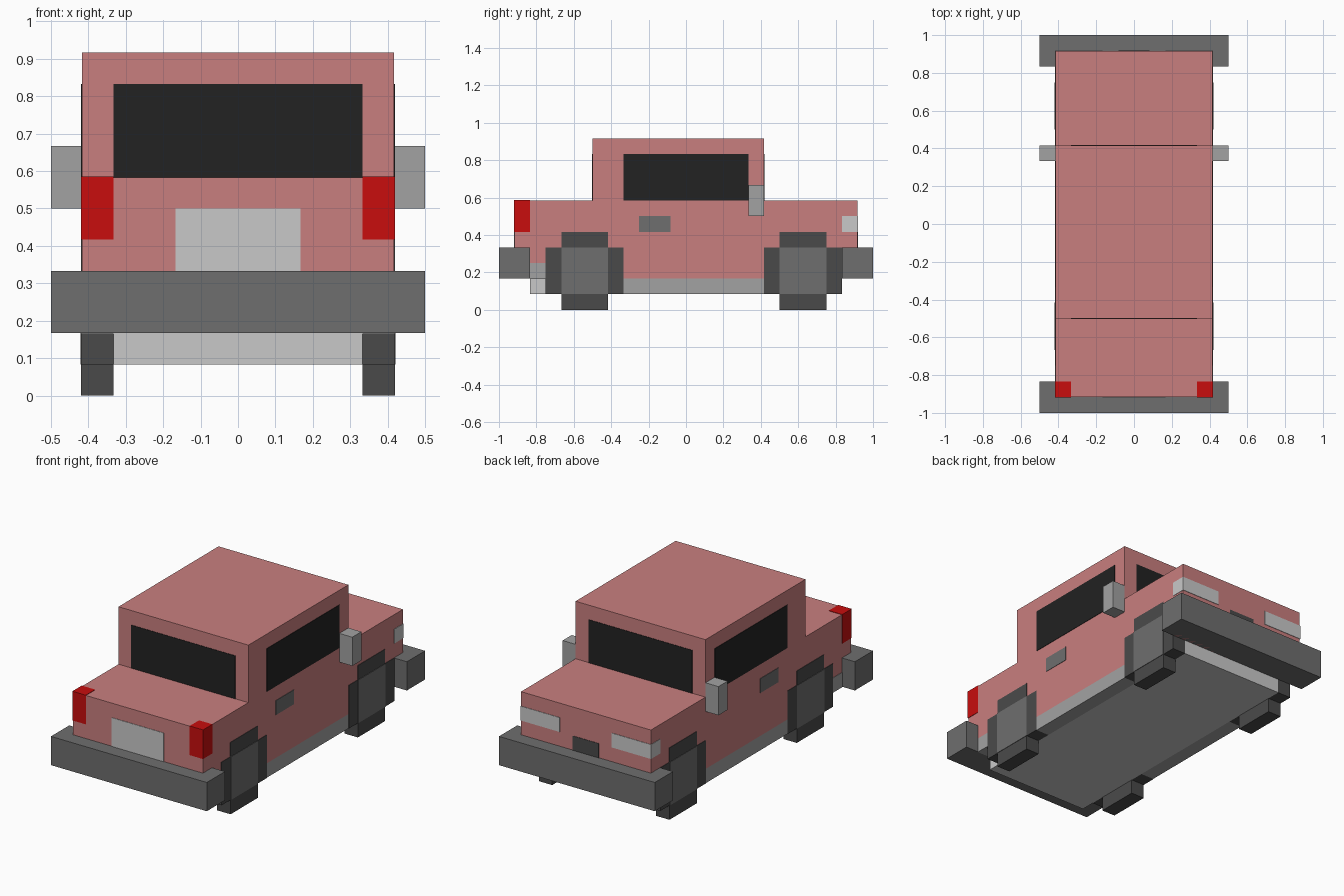
import bpy, bmesh
from mathutils import Vector

if "Cube" in bpy.data.objects:
    bpy.data.objects.remove(bpy.data.objects["Cube"])

U = 1 / 12      # the block grid the car is built on
E = 0.03        # plate thickness in grid units (0.0025)


def material(name, r, g, b):
    lin = [((c / 255 + 0.055) / 1.055) ** 2.4 if c > 10 else c / 255 / 12.92 for c in (r, g, b)]
    m = bpy.data.materials.new(name)
    m.diffuse_color = (*lin, 1)
    m.use_nodes = True
    m.node_tree.nodes["Principled BSDF"].inputs["Base Color"].default_value = m.diffuse_color
    return m


PINK = material("pink_paint", 201, 127, 127)
RED = material("red_lamp", 200, 13, 13)
GLASS = material("black_glass", 34, 34, 34)
TYRE = material("dark_rubber", 74, 74, 74)
GREY = material("bumper_grey", 110, 110, 110)
MID = material("mid_grey", 162, 162, 162)
LIGHT = material("light_grey", 201, 201, 201)


def extrude(name, profile, x0, x1, mat):
    """Extrude a (y, z) outline from x0 to x1, all in grid units."""
    bm = bmesh.new()
    face = bm.faces.new([bm.verts.new((x0 * U, y * U, z * U)) for y, z in profile])
    ext = bmesh.ops.extrude_face_region(bm, geom=[face])["geom"]
    verts = [v for v in ext if isinstance(v, bmesh.types.BMVert)]
    bmesh.ops.translate(bm, verts=verts, vec=Vector(((x1 - x0) * U, 0, 0)))
    bmesh.ops.recalc_face_normals(bm, faces=bm.faces)
    mesh = bpy.data.meshes.new(name)
    bm.to_mesh(mesh)
    bm.free()
    mesh.materials.append(mat)
    ob = bpy.data.objects.new(name, mesh)
    bpy.context.collection.objects.link(ob)


def box(name, x, y, z, mat):
    extrude(name, [(y[0], z[0]), (y[1], z[0]), (y[1], z[1]), (y[0], z[1])], x[0], x[1], mat)


def pair(name, x, y, z, mat):
    box("right_" + name, x, y, z, mat)
    box("left_" + name, (-x[1], -x[0]), y, z, mat)


# Body with cabin as one side silhouette
extrude("body", [(-11, 2), (11, 2), (11, 7), (5, 7), (5, 11), (-6, 11), (-6, 7), (-11, 7)], -5, 5, PINK)

# Chassis and sills
box("chassis", (-4, 4), (-10, 10), (1, 2), LIGHT)
pair("sill", (4, 5), (-4, 5), (1, 2), MID)
pair("sill_end", (4, 5 + E), (-10, -9), (2 - E, 3), MID)

# Bumpers
box("front_bumper", (-6, 6), (-12, -10), (2, 4), GREY)
box("rear_bumper", (-6, 6), (10, 12), (2, 4), GREY)

# Wheels: stepped outline, with a square hub plate
step = [(-1.5, 0), (1.5, 0), (1.5, 1), (2.5, 1), (2.5, 4), (1.5, 4),
        (1.5, 5), (-1.5, 5), (-1.5, 4), (-2.5, 4), (-2.5, 1), (-1.5, 1)]
for end, c in (("front", -6.5), ("rear", 7.5)):
    outline = [(y + c, z) for y, z in step]
    extrude(f"right_{end}_wheel", outline, 4, 5 + E, TYRE)
    extrude(f"left_{end}_wheel", outline, -5 - E, -4, TYRE)
    pair(f"{end}_hub", (5, 5 + 2 * E), (c - 1.5, c + 1.5), (1, 4), GREY)

# Windows
box("front_window", (-4, 4), (-6 - E, -6), (7, 10), GLASS)
box("rear_window", (-4, 4), (5, 5 + E), (7, 10), GLASS)
pair("side_window", (5, 5 + E), (-4, 4), (7, 10), GLASS)

# Mirrors and door handles
pair("mirror", (5, 6), (4, 5), (6, 8), MID)
pair("door_handle", (5, 5 + E), (-3, -1), (5, 6), GREY)

# Corner lamps, wide lamps, plate and grille
pair("red_lamp", (4, 5 + E), (-11 - E, -10), (5, 7 + E), RED)
pair("wide_lamp", (2, 5), (11, 11 + E), (5, 6), LIGHT)
pair("lamp_side", (5, 5 + E), (10, 11 + E), (5, 6), LIGHT)
box("front_plate", (-2, 2), (-11 - E, -11), (4, 6), LIGHT)
box("rear_grille", (-1, 1), (11, 11 + E), (4, 5), TYRE)
